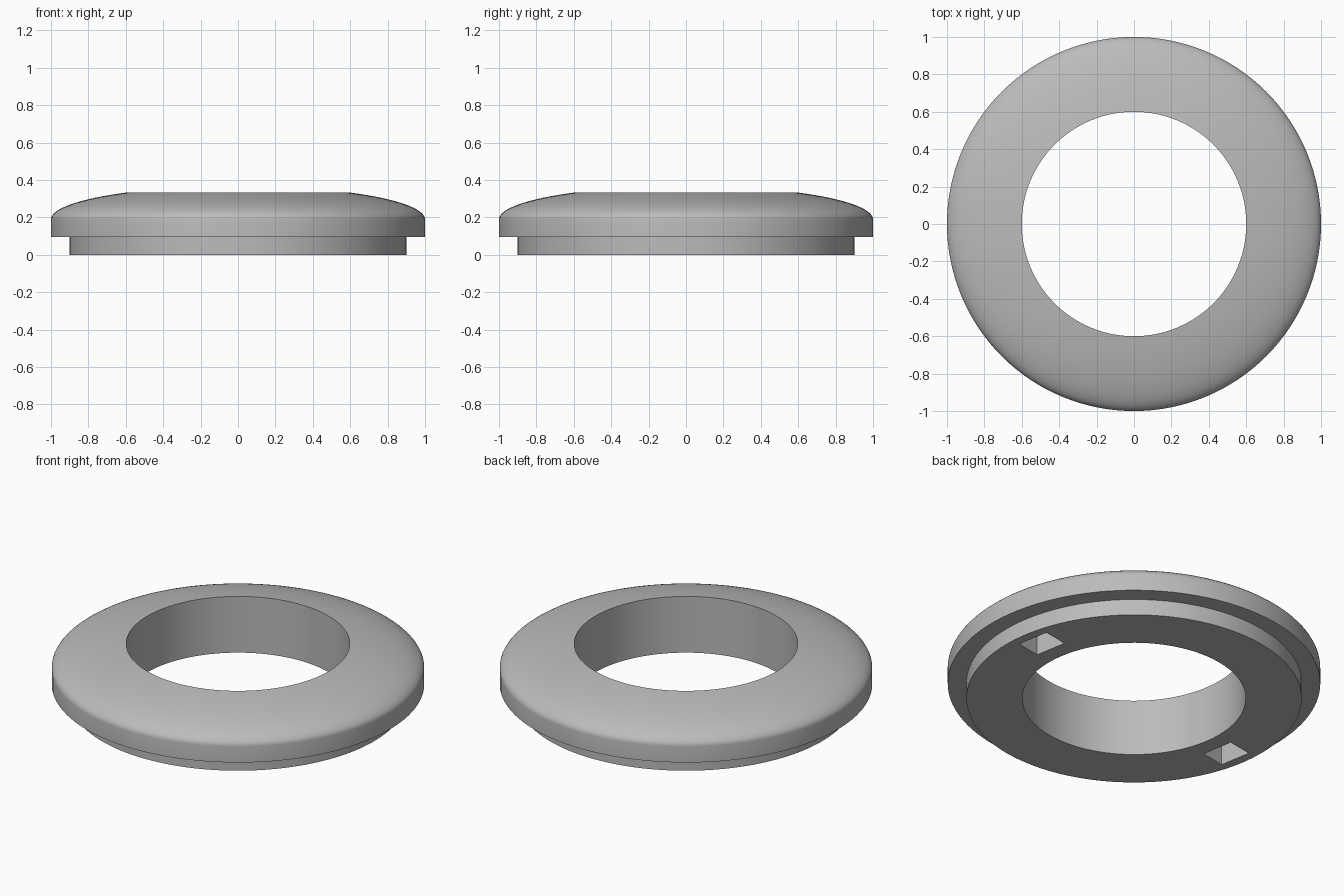
import bpy, bmesh
from math import sin, cos, pi, radians, sqrt
from mathutils import Matrix

cube = bpy.data.objects.get("Cube")
if cube:
    bpy.data.objects.remove(cube, do_unlink=True)

grey = bpy.data.materials.new("plain_grey")
grey.use_nodes = True
colour = (0.5, 0.5, 0.5, 1)
grey.diffuse_color = colour
grey.node_tree.nodes["Principled BSDF"].inputs["Base Color"].default_value = colour


def add_object(name, bm):
    bmesh.ops.recalc_face_normals(bm, faces=bm.faces)
    mesh = bpy.data.meshes.new(name)
    bm.to_mesh(mesh)
    bm.free()
    mesh.materials.append(grey)
    obj = bpy.data.objects.new(name, mesh)
    bpy.context.collection.objects.link(obj)
    return obj


def lathe(name, profile, steps):
    """Revolve a closed (radius, height) profile around z."""
    bm = bmesh.new()
    rings = [[bm.verts.new((r * cos(2 * pi * i / steps), r * sin(2 * pi * i / steps), z))
              for r, z in profile] for i in range(steps)]
    for i, ring in enumerate(rings):
        following = rings[(i + 1) % steps]
        for j in range(len(profile)):
            k = (j + 1) % len(profile)
            bm.faces.new((ring[j], following[j], following[k], ring[k]))
    return add_object(name, bm)


# Ring body: narrow lower collar, wider rim, elliptical dome cut by the bore
BORE, COLLAR, STEP, RIM, TOP = 0.6, 0.9, 0.095, 0.19, 0.333
end = math_end = pi / 2 - 0.6435  # dome angle where the radius meets the bore
end = 0.9273
rise = (TOP - RIM) / sin(end)
dome = [(cos(end * i / 16), RIM + rise * sin(end * i / 16)) for i in range(17)]
dome[-1] = (BORE, TOP)
ring = lathe("ring_body", [(BORE, 0), (COLLAR, 0), (COLLAR, STEP), (1, STEP)] + dome, 128)

# Two opposite rectangular pockets in the underside
bm = bmesh.new()
for turn in (radians(10), radians(190)):
    place = (Matrix.Rotation(turn, 4, "Z") @ Matrix.Translation((0.77, 0, 0.08))
             @ Matrix.Diagonal((0.15, 0.19, 0.2, 1)))
    bmesh.ops.create_cube(bm, size=1, matrix=place)
cutter = add_object("pocket_cutter", bm)
cutter.hide_render = True
cutter.hide_viewport = True

cut = ring.modifiers.new("pockets", "BOOLEAN")
cut.operation = "DIFFERENCE"
cut.solver = "EXACT"
cut.object = cutter

# Apply the cut, then remove the cutter and smooth the round surfaces
bpy.context.view_layer.objects.active = ring
ring.select_set(True)
bpy.ops.object.modifier_apply(modifier=cut.name)
bpy.data.objects.remove(cutter, do_unlink=True)
bpy.ops.object.shade_smooth_by_angle(angle=radians(30))
